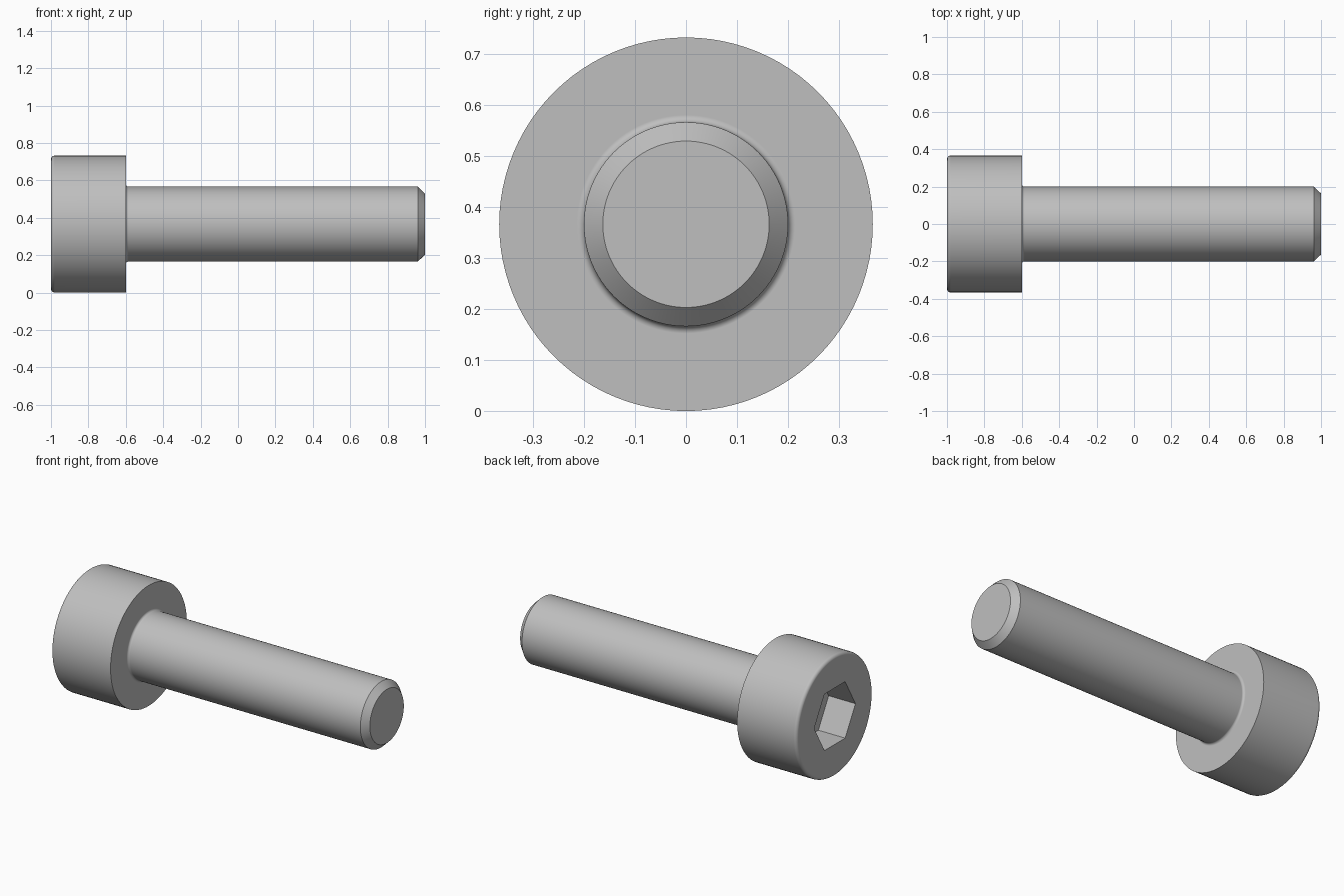
import bpy, bmesh
from math import cos, sin, pi, radians

cube = bpy.data.objects.get("Cube")
if cube:
    bpy.data.objects.remove(cube, do_unlink=True)

SIDES = 96
HEAD_R, SHANK_R, TIP_R, HEX_R = 0.366, 0.2, 0.163, 0.198
HEAD_END, UNDER_HEAD, TIP_END = -1.0, -0.6, 1.0
SOCKET_DEPTH, RIM_FILLET, NECK_FILLET, CHAMFER = 0.18, 0.02, 0.014, 0.038


def hex_radius(angle):
    """Distance from the axis to a hexagon's edge."""
    return HEX_R * cos(pi / 6) / cos(angle % (pi / 3) - pi / 6)


def arc(cx, cr, radius, start, end, steps=5):
    """Fillet points as (x, radius) pairs."""
    angles = [radians(start + (end - start) * i / steps) for i in range(steps + 1)]
    return [(cx + radius * cos(a), cr + radius * sin(a)) for a in angles]


# Profile along the axis; a radius of None follows the hexagonal socket
profile = [(HEAD_END + SOCKET_DEPTH, None), (HEAD_END, None)]
profile += arc(HEAD_END + RIM_FILLET, HEAD_R - RIM_FILLET, RIM_FILLET, 180, 90)
profile.append((UNDER_HEAD, HEAD_R))
profile += arc(UNDER_HEAD + NECK_FILLET, SHANK_R + NECK_FILLET, NECK_FILLET, 180, 270)
profile += [(TIP_END - CHAMFER, SHANK_R), (TIP_END, TIP_R)]

# Spin the profile into one closed body
bm = bmesh.new()
rings = []
for x, r in profile:
    ring = []
    for i in range(SIDES):
        a = 2 * pi * i / SIDES
        rad = hex_radius(a) if r is None else r
        ring.append(bm.verts.new((x, rad * cos(a), HEAD_R + rad * sin(a))))
    rings.append(ring)
for lower, upper in zip(rings, rings[1:]):
    for i in range(SIDES):
        j = (i + 1) % SIDES
        bm.faces.new((lower[i], lower[j], upper[j], upper[i]))
bm.faces.new(rings[0])
bm.faces.new(rings[-1])
bmesh.ops.recalc_face_normals(bm, faces=bm.faces)

mesh = bpy.data.meshes.new("socket_screw")
bm.to_mesh(mesh)
bm.free()
screw = bpy.data.objects.new("socket_screw", mesh)
bpy.context.collection.objects.link(screw)

# Plain grey metal
GREY = (0.52, 0.52, 0.52, 1)
mat = bpy.data.materials.new("grey_metal")
mat.use_nodes = True
mat.diffuse_color = GREY
mat.node_tree.nodes["Principled BSDF"].inputs["Base Color"].default_value = GREY
mesh.materials.append(mat)

# Smooth round walls, sharp edges, flat end faces
bpy.ops.object.select_all(action="DESELECT")
screw.select_set(True)
bpy.context.view_layer.objects.active = screw
bpy.ops.object.shade_smooth_by_angle(angle=radians(30))
weighted = screw.modifiers.new("weighted_normals", "WEIGHTED_NORMAL")
weighted.keep_sharp = True
